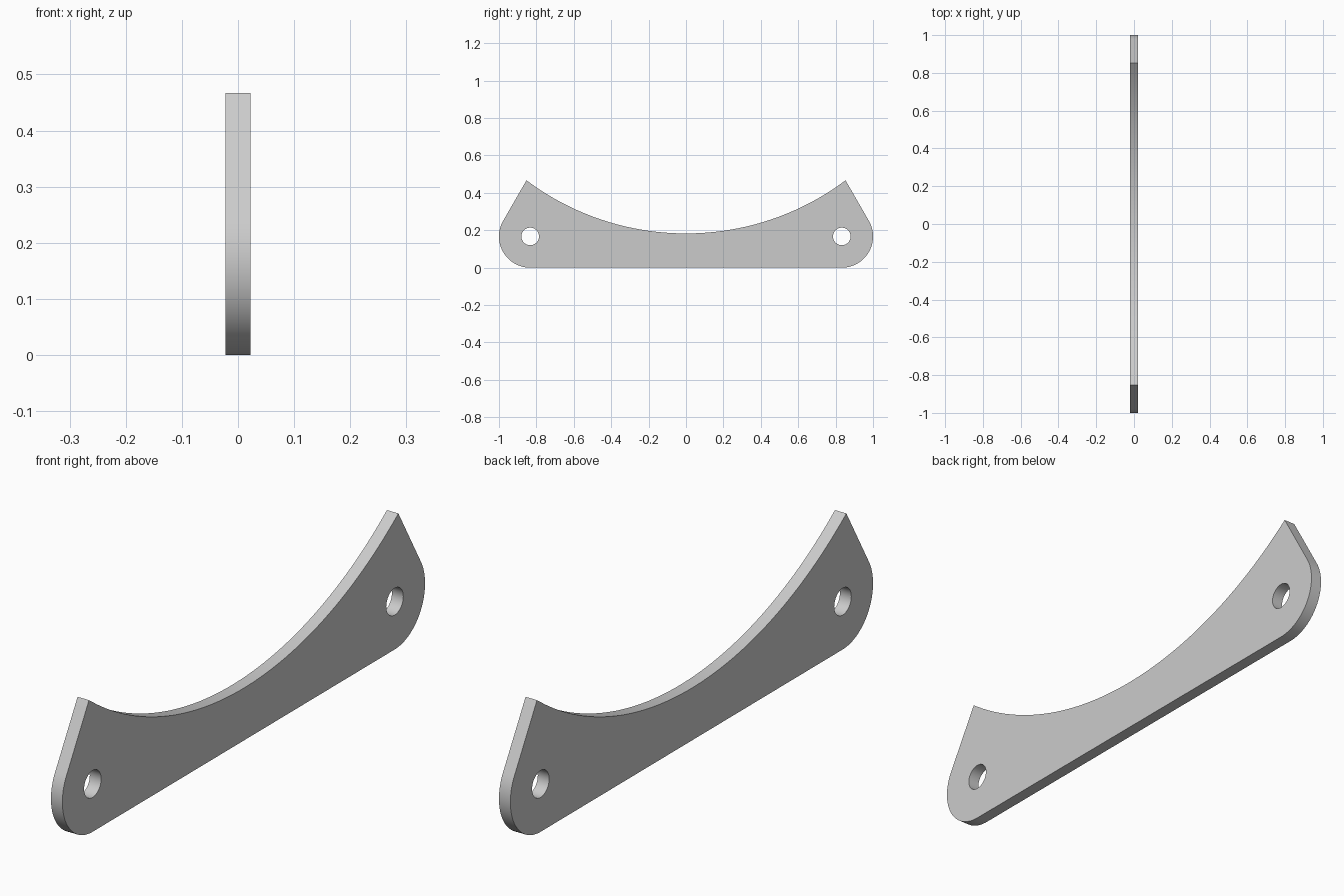
import bpy, bmesh, math

if "Cube" in bpy.data.objects:
    bpy.data.objects.remove(bpy.data.objects["Cube"], do_unlink=True)

THICK = 0.044
END_Y, END_Z, END_R = 0.833, 0.167, 0.167   # rounded ends, concentric with the holes
HOLE_R = 0.047
TIP_Y, TIP_Z, DIP_Z = 0.853, 0.467, 0.183   # horn tips and lowest point of the scoop


def arc(cy, cz, r, start, end, steps):
    """Points along an arc in the y-z plane, angles in degrees."""
    angles = [math.radians(start + (end - start) * i / steps) for i in range(steps + 1)]
    return [(cy + r * math.cos(a), cz + r * math.sin(a)) for a in angles]


def add_loop(bm, points):
    verts = [bm.verts.new((-THICK / 2, y, z)) for y, z in points]
    return [bm.edges.new((v, verts[i - 1])) for i, v in enumerate(verts)]


# Outline: one rounded end, the scooped top edge, then the mirrored end
sag = TIP_Z - DIP_Z
scoop_r = (TIP_Y ** 2 + sag ** 2) / (2 * sag)
half = math.degrees(math.asin(TIP_Y / scoop_r))
scoop = arc(0, DIP_Z + scoop_r, scoop_r, -90 + half, -90 - half, 64)
right_end = arc(END_Y, END_Z, END_R, -90, 30, 32)
left_end = [(-y, z) for y, z in reversed(right_end)]

# Flat plate with two bolt holes, extruded to thickness
bm = bmesh.new()
edges = add_loop(bm, right_end + scoop + left_end)
for side in (-1, 1):
    edges += add_loop(bm, arc(side * END_Y, END_Z, HOLE_R, 0, 360, 40)[:-1])
bmesh.ops.triangle_fill(bm, edges=edges, use_beauty=True, use_dissolve=False)
result = bmesh.ops.extrude_face_region(bm, geom=bm.faces[:], use_keep_orig=True)
new_verts = [g for g in result["geom"] if isinstance(g, bmesh.types.BMVert)]
bmesh.ops.translate(bm, verts=new_verts, vec=(THICK, 0, 0))
bmesh.ops.recalc_face_normals(bm, faces=bm.faces[:])
mesh = bpy.data.meshes.new("bracket_plate")
bm.to_mesh(mesh)
bm.free()
plate = bpy.data.objects.new("bracket_plate", mesh)
bpy.context.collection.objects.link(plate)

# Single light grey finish
grey = bpy.data.materials.new("light_grey")
grey.use_nodes = True
colour = (0.6, 0.6, 0.6, 1)
grey.diffuse_color = colour
grey.node_tree.nodes["Principled BSDF"].inputs["Base Color"].default_value = colour
mesh.materials.append(grey)

# Smooth curved edges, crisp rims
bpy.ops.object.select_all(action="DESELECT")
plate.select_set(True)
bpy.context.view_layer.objects.active = plate
bpy.ops.object.shade_smooth_by_angle(angle=math.radians(25))
